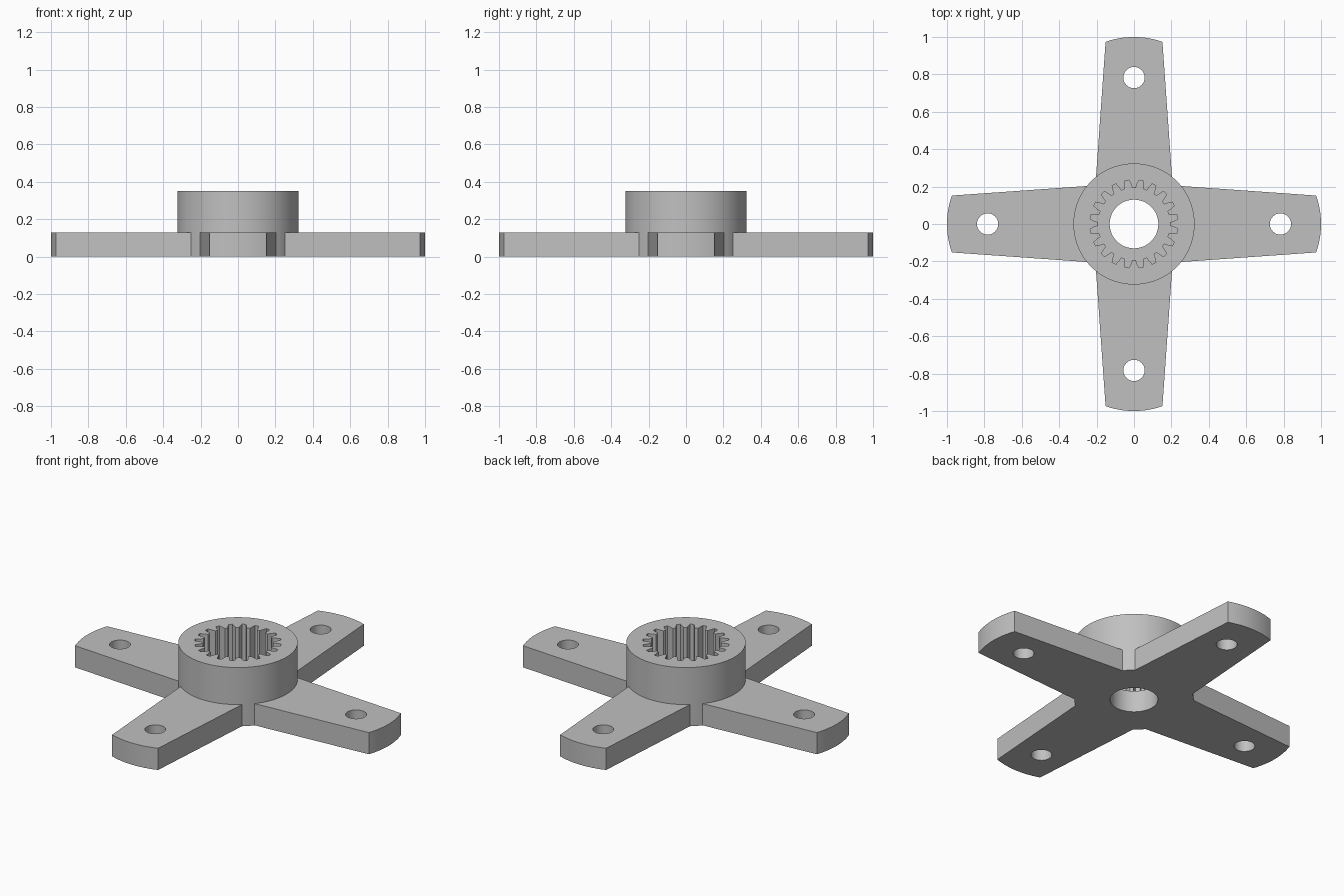
import bpy
import bmesh
from math import sin, cos, pi, radians, asin

cube = bpy.data.objects.get("Cube")
if cube:
    bpy.data.objects.remove(cube)

PLATE_TOP, HUB_TOP = 0.13, 0.352
HUB_R, BORE_R = 0.324, 0.13
BOLT_R, BOLT_DIST = 0.057, 0.783
TIP_HALF, TIP_BULGE = 0.152, 0.026
TEETH, ROOT_R, CREST_R = 20, 0.236, 0.192

metal = bpy.data.materials.new("plain grey")
metal.use_nodes = True
grey = (0.53, 0.53, 0.53, 1)
metal.diffuse_color = grey
metal.node_tree.nodes["Principled BSDF"].inputs["Base Color"].default_value = grey


def polar(r, a):
    return (r * cos(a), r * sin(a))


def circle(r, n, cx=0.0, cy=0.0):
    return [(cx + r * cos(2 * pi * i / n), cy + r * sin(2 * pi * i / n)) for i in range(n)]


def turn(points, a):
    return [(x * cos(a) - y * sin(a), x * sin(a) + y * cos(a)) for x, y in points]


def extrude_loops(name, loops, z0, z1, open_bottom=False):
    """Solid from one outer loop and its hole loops."""
    curve = bpy.data.curves.new(name, "CURVE")
    curve.dimensions = "2D"
    curve.fill_mode = "BOTH"
    curve.extrude = (z1 - z0) / 2
    for loop in loops:
        spline = curve.splines.new("POLY")
        spline.points.add(len(loop) - 1)
        for p, (x, y) in zip(spline.points, loop):
            p.co = (x, y, 0, 1)
        spline.use_cyclic_u = True
    temp = bpy.data.objects.new(name + " outline", curve)
    bpy.context.collection.objects.link(temp)
    bpy.context.view_layer.update()
    graph = bpy.context.evaluated_depsgraph_get()
    mesh = bpy.data.meshes.new_from_object(temp.evaluated_get(graph))
    bpy.data.objects.remove(temp)

    bm = bmesh.new()
    bm.from_mesh(mesh)
    bmesh.ops.translate(bm, verts=bm.verts, vec=(0, 0, (z0 + z1) / 2))
    bmesh.ops.remove_doubles(bm, verts=bm.verts, dist=0.0001)
    bmesh.ops.recalc_face_normals(bm, faces=bm.faces)
    if open_bottom:
        low = [f for f in bm.faces if f.normal.z < -0.9]
        bmesh.ops.delete(bm, geom=low, context="FACES")
    bm.to_mesh(mesh)
    bm.free()
    mesh.name = name
    mesh.materials.clear()
    mesh.materials.append(metal)
    obj = bpy.data.objects.new(name, mesh)
    bpy.context.collection.objects.link(obj)
    bpy.ops.object.select_all(action="DESELECT")
    bpy.context.view_layer.objects.active = obj
    obj.select_set(True)
    bpy.ops.object.shade_smooth_by_angle(angle=radians(25))
    return obj


# Four tapered arms with rounded tips, joined by short arcs of the hub circle
tip_r = (TIP_HALF ** 2 + TIP_BULGE ** 2) / (2 * TIP_BULGE)
tip_angle = asin(TIP_HALF / tip_r)
root = radians(38.8)
arm = []
for i in range(13):
    x, y = polar(tip_r, tip_angle * (i / 6 - 1))
    arm.append((x + 1 - tip_r, y))
arm += [polar(HUB_R, root + (pi / 2 - 2 * root) * i / 4) for i in range(5)]

outline, bolt_holes = [], []
for k in range(4):
    outline += turn(arm, k * pi / 2)
    bolt_holes.append(circle(BOLT_R, 32, *polar(BOLT_DIST, k * pi / 2)))
extrude_loops("arm_plate", [outline, circle(BORE_R, 64)] + bolt_holes, 0, PLATE_TOP)

# Raised hub with a splined socket
pitch = 2 * pi / TEETH
groove = [(CREST_R, -0.34), (0.215, -0.25), (ROOT_R, -0.15),
          (ROOT_R, 0.15), (0.215, 0.25), (CREST_R, 0.34)]
socket = []
for t in range(TEETH):
    socket += [polar(r, (t + 0.5 + f) * pitch) for r, f in groove]
extrude_loops("splined_hub", [circle(HUB_R, 96), socket], PLATE_TOP, HUB_TOP, open_bottom=True)
